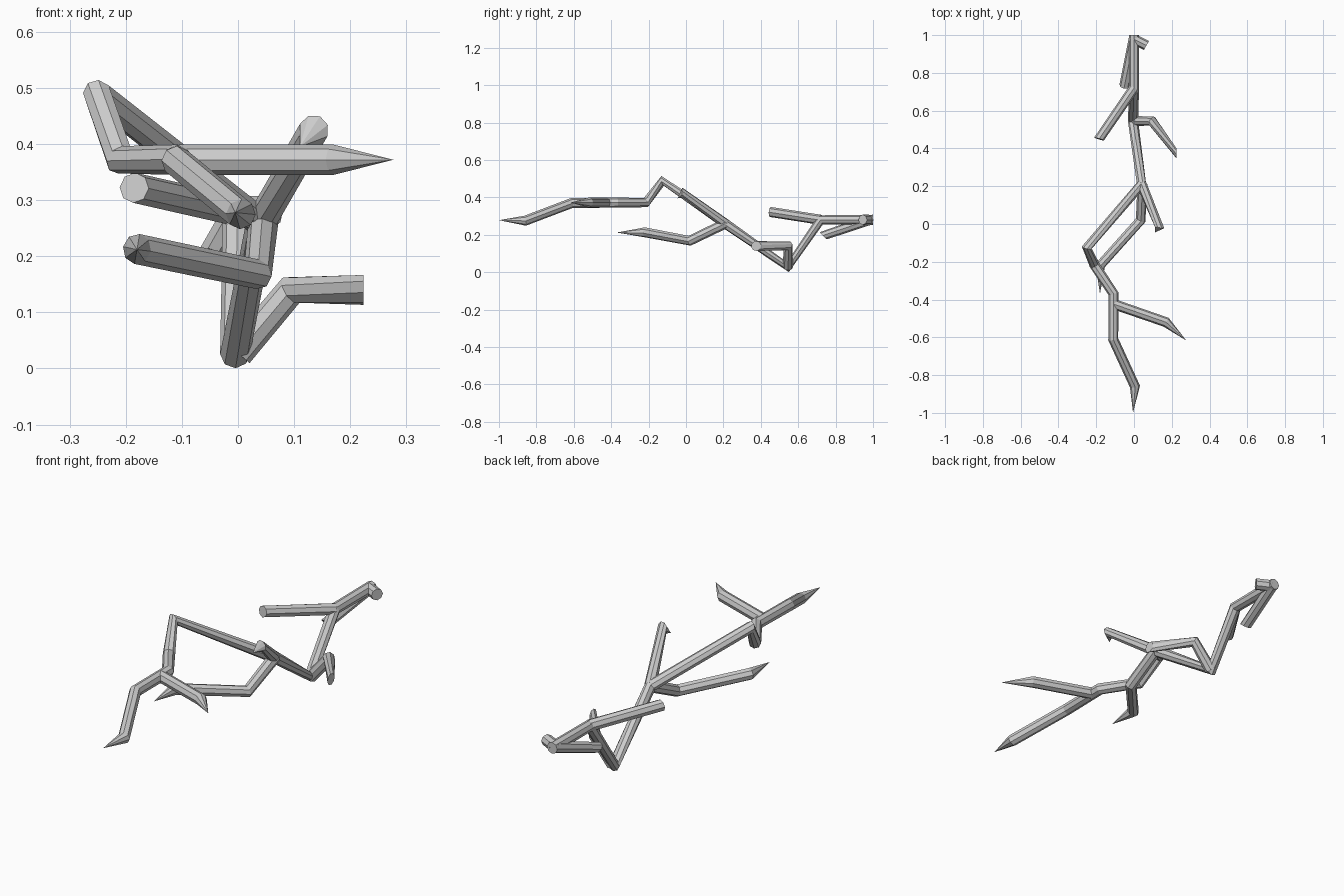
import bpy
from math import cos, sin, pi
from mathutils import Vector

if "Cube" in bpy.data.objects:
    bpy.data.objects.remove(bpy.data.objects["Cube"])

R = 0.027
SIDES = 8


def limb(name, pts, pointed=True, end_normal=None):
    """Octagonal tube along pts; ends in a cone point or a flat cut."""
    pts = [Vector(p) for p in pts]
    rings = len(pts) - 1 if pointed else len(pts)
    verts, faces = [], []
    up = Vector((0, 0, 1))
    for i in range(rings):
        a = (pts[i] - pts[i - 1]).normalized() if i else Vector()
        b = (pts[i + 1] - pts[i]).normalized() if i + 1 < len(pts) else Vector()
        n = (a + b).normalized()
        if i == len(pts) - 1 and end_normal:
            n = Vector(end_normal).normalized()
        up = (up - n * up.dot(n)).normalized()
        side = n.cross(up)
        for k in range(SIDES):
            t = 2 * pi * k / SIDES
            verts.append(pts[i] + (up * cos(t) + side * sin(t)) * R)
    for i in range(rings - 1):
        for k in range(SIDES):
            j = (k + 1) % SIDES
            lo, hi = i * SIDES, (i + 1) * SIDES
            faces.append((lo + k, lo + j, hi + j, hi + k))
    faces.append(tuple(reversed(range(SIDES))))
    last = (rings - 1) * SIDES
    if pointed:
        verts.append(pts[-1])
        for k in range(SIDES):
            faces.append((last + k, last + (k + 1) % SIDES, len(verts) - 1))
    else:
        faces.append(tuple(range(last, last + SIDES)))
    mesh = bpy.data.meshes.new(name)
    mesh.from_pydata(verts, [], faces)
    obj = bpy.data.objects.new(name, mesh)
    bpy.context.collection.objects.link(obj)


# Main crooked branch, cut end at the back, point at the front
limb("main_branch", [
    (0, 1.0, 0.28), (0, 0.72, 0.28), (-0.005, 0.545, 0.027), (0.04, 0.21, 0.26),
    (-0.25, -0.125, 0.488), (-0.21, -0.215, 0.372), (-0.108, -0.37, 0.372),
    (-0.11, -0.61, 0.37), (0.005, -0.86, 0.275), (-0.005, -1.0, 0.278)])

# Pointed twigs
limb("front_twig", [(-0.105, -0.425, 0.372), (0.17, -0.52, 0.372), (0.277, -0.617, 0.372)])
limb("lower_twig", [(0.045, 0.21, 0.26), (0.035, 0.02, 0.168),
                    (-0.18, -0.22, 0.213), (-0.18, -0.37, 0.212)])
limb("upper_twig", [(0.04, 0.21, 0.26), (0.135, -0.018, 0.425), (0.11, -0.045, 0.395)])

# Broken-off twigs with slanted cuts
limb("bottom_twig", [(0, 0.545, 0.027), (0.095, 0.545, 0.14), (0.224, 0.375, 0.14)],
     False, (1, 0, 0))
limb("left_twig", [(0, 0.72, 0.28), (-0.185, 0.45, 0.322)], False, (-0.3, -1, 0.1))
limb("rear_drooping_twig", [(0, 0.985, 0.28), (-0.05, 0.735, 0.195)], False, (-0.1, -0.7, -0.7))
limb("rear_stub", [(0, 0.978, 0.28), (0.066, 0.945, 0.28)], False, (0.85, -0.5, 0))
